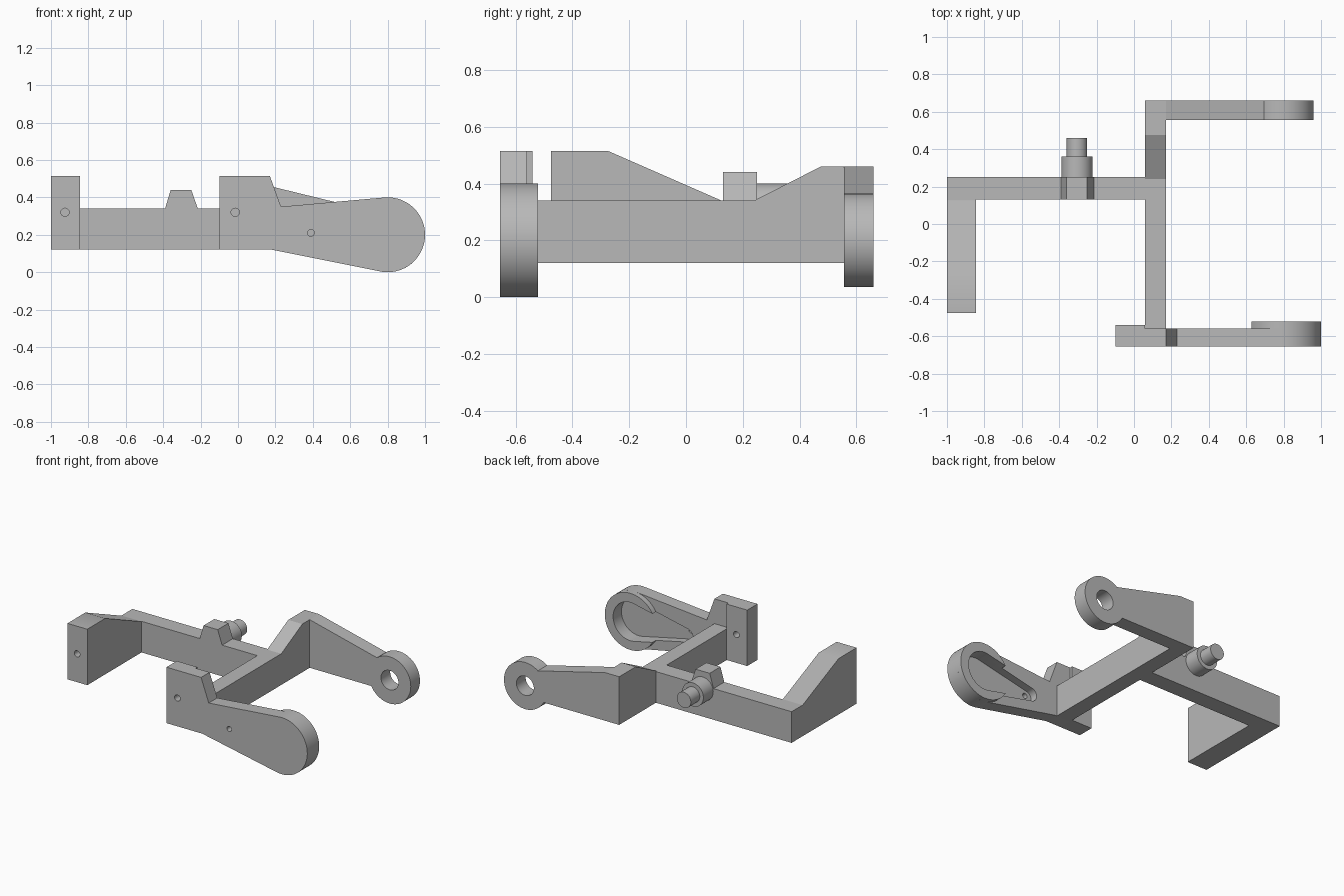
import bpy, bmesh, math

cube = bpy.data.objects.get("Cube")
if cube:
    bpy.data.objects.remove(cube, do_unlink=True)

grey = bpy.data.materials.new("plain_grey")
grey.use_nodes = True
COLOUR = (0.48, 0.48, 0.48, 1)
grey.diffuse_color = COLOUR
grey.node_tree.nodes["Principled BSDF"].inputs["Base Color"].default_value = COLOUR


def arc(cx, cz, r, start, end, steps=32):
    """Points on a circle arc, angles in degrees."""
    angles = [math.radians(start + (end - start) * i / steps) for i in range(steps + 1)]
    return [(cx + r * math.cos(a), cz + r * math.sin(a)) for a in angles]


def circle(cx, cz, r, steps=48):
    return arc(cx, cz, r, 0, 360, steps)[:-1]


def prism(name, outline, low, high, axis="y"):
    """Extrude an outline of (x, z) along y, or of (y, z) along x."""
    bm = bmesh.new()

    def place(p, d):
        return (p[0], d, p[1]) if axis == "y" else (d, p[0], p[1])

    rings = [[bm.verts.new(place(p, d)) for p in outline] for d in (low, high)]
    bm.faces.new(rings[0])
    bm.faces.new(rings[1])
    n = len(outline)
    for i in range(n):
        j = (i + 1) % n
        bm.faces.new((rings[0][i], rings[0][j], rings[1][j], rings[1][i]))
    bmesh.ops.recalc_face_normals(bm, faces=bm.faces)
    mesh = bpy.data.meshes.new(name)
    bm.to_mesh(mesh)
    bm.free()
    mesh.materials.append(grey)
    ob = bpy.data.objects.new(name, mesh)
    bpy.context.collection.objects.link(ob)
    return ob


def activate(ob):
    bpy.ops.object.select_all(action="DESELECT")
    ob.select_set(True)
    bpy.context.view_layer.objects.active = ob


def cut(ob, outline, low, high):
    """Cut a prism along y out of a part."""
    cutter = prism("cutter", outline, low, high)
    cutter.hide_render = True
    mod = ob.modifiers.new("cut", "BOOLEAN")
    mod.operation = "DIFFERENCE"
    mod.solver = "EXACT"
    mod.object = cutter
    activate(ob)
    bpy.ops.object.modifier_apply(modifier=mod.name)
    bpy.data.objects.remove(cutter, do_unlink=True)


def box(x0, x1, z0, z1):
    return [(x0, z0), (x1, z0), (x1, z1), (x0, z1)]


BASE, TOP, HIGH = 0.12, 0.34, 0.515
parts = []

# Side beam, with its wedge-shaped bump
parts.append(prism("side_beam", box(-1, 0.06, BASE, TOP), 0.13, 0.25))
parts.append(prism("beam_bump", [(-0.39, TOP), (-0.215, TOP), (-0.25, 0.44), (-0.36, 0.44)],
                   0.13, 0.25))

# Stepped peg behind the bump
parts.append(prism("peg_base", circle(-0.305, 0.317, 0.083), 0.25, 0.36))
parts.append(prism("peg_tip", circle(-0.305, 0.317, 0.055), 0.36, 0.46))

# Right arm, rising to the front, with a blind hole
right_arm = prism("right_arm", [(-0.475, BASE), (0.13, BASE), (0.13, TOP), (0.125, TOP),
                                (-0.275, HIGH), (-0.475, HIGH)], -1, -0.845, "x")
cut(right_arm, circle(-0.925, 0.32, 0.022, 24), -0.6, -0.3)
parts.append(right_arm)

# Cross beam, rising to the back
parts.append(prism("cross_beam", [(-0.56, BASE), (0.66, BASE), (0.66, 0.46), (0.475, 0.46),
                                  (0.24, TOP), (-0.56, TOP)], 0.06, 0.17, "x"))

# Back arm ending in a ring
cx, cz, r = 0.795, 0.2, 0.165
low_angle = 180 + math.degrees(math.asin((cz - BASE) / r))
back_arm = prism("back_arm", [(0.17, BASE)] + arc(cx, cz, r, low_angle, 487, 48)
                 + [(0.17, 0.46)], 0.557, 0.66)
cut(back_arm, circle(cx, cz, 0.068), 0.5, 0.7)
parts.append(back_arm)

# Front arm: raised tab and rounded paddle
front_arm = prism("front_arm", [(-0.1, BASE), (0.18, BASE)] + arc(0.8, 0.2, 0.2, -101, 95, 48)
                  + [(0.23, 0.35), (0.17, HIGH), (-0.1, HIGH)], -0.655, -0.56)
tab_backing = prism("tab_backing", box(-0.1, 0.06, BASE, HIGH), -0.56, -0.54)
paddle_rim = prism("paddle_rim", circle(0.8, 0.2, 0.2, 64), -0.56, -0.522)

# Tapered pocket in the paddle, and the small through holes
pocket = arc(0.8, 0.2, 0.135, -101, 101) + arc(0.385, 0.2, 0.047, 101, 259, 16)
for part in (front_arm, paddle_rim):
    cut(part, pocket, -0.615, -0.45)
cut(front_arm, circle(0.39, 0.21, 0.018, 24), -0.7, -0.5)
for part in (front_arm, tab_backing):
    cut(part, circle(-0.015, 0.32, 0.022, 24), -0.7, -0.5)
parts += [front_arm, tab_backing, paddle_rim]

# Smooth round walls, sharp corners
for part in parts:
    activate(part)
    bpy.ops.object.shade_smooth_by_angle(angle=math.radians(25))
